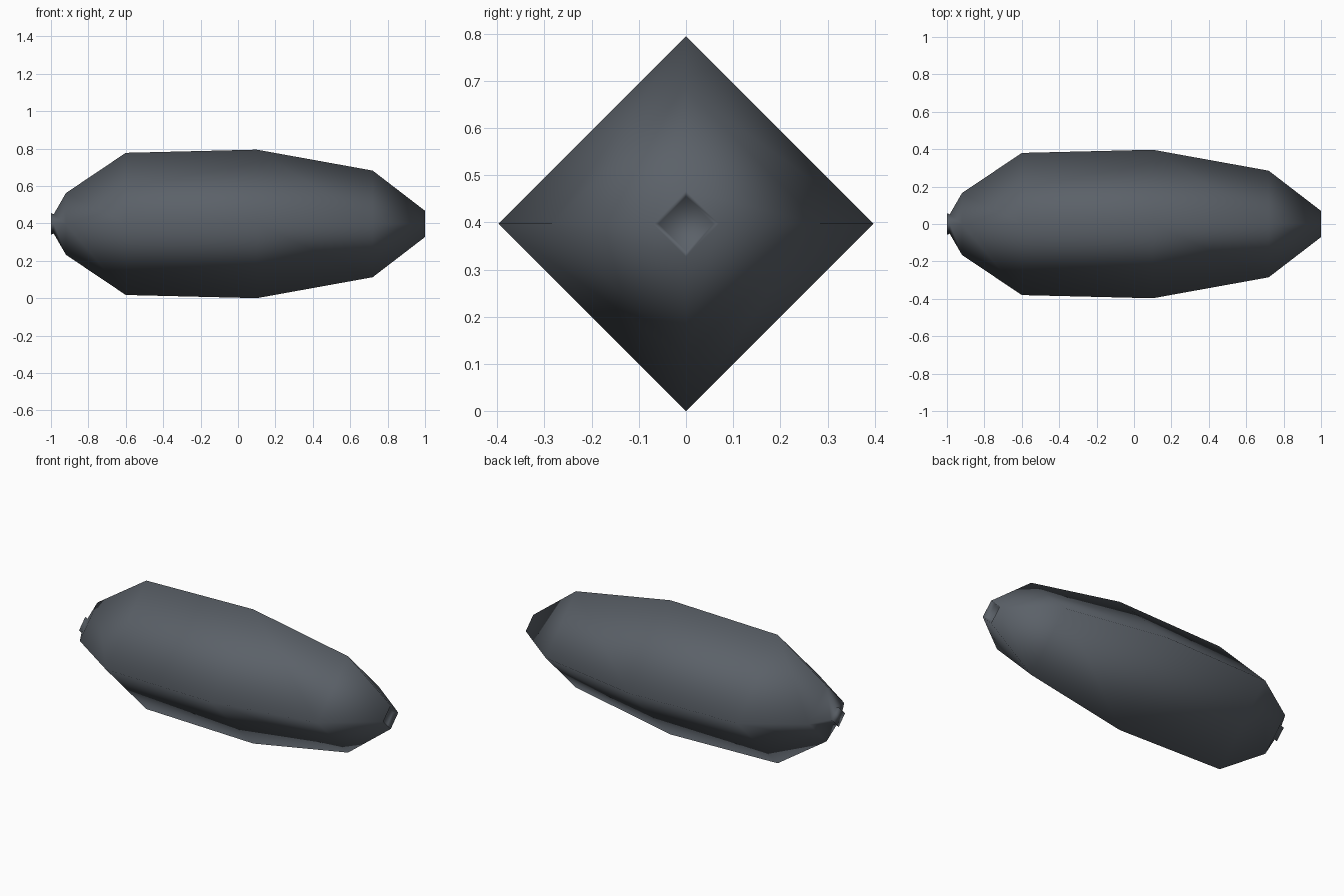
import bpy
import bmesh
import math
from mathutils import Matrix, Vector

cube = bpy.data.objects.get("Cube")
if cube:
    bpy.data.objects.remove(cube, do_unlink=True)

SIDES = 4
AXIS_HEIGHT = 0.397

slate = bpy.data.materials.new("slate_grey")
slate.use_nodes = True
slate.diffuse_color = (0.105, 0.12, 0.14, 1)
slate.node_tree.nodes["Principled BSDF"].inputs["Base Color"].default_value = slate.diffuse_color


def lathe(name, profile):
    """Turn (x, radius) points about the long axis into a closed square body."""
    bm = bmesh.new()
    verts = [bm.verts.new((x, 0, r)) for x, r in profile]
    edges = [bm.edges.new(pair) for pair in zip(verts, verts[1:])]
    bmesh.ops.spin(bm, geom=verts + edges, cent=(0, 0, 0), axis=(1, 0, 0),
                   angle=math.tau, steps=SIDES)
    bmesh.ops.remove_doubles(bm, verts=bm.verts, dist=0.0005)
    # Close the two ends
    bmesh.ops.holes_fill(bm, edges=[e for e in bm.edges if e.is_boundary], sides=SIDES)
    bmesh.ops.recalc_face_normals(bm, faces=bm.faces)
    for face in bm.faces:
        face.smooth = True
    bmesh.ops.transform(bm, matrix=Matrix.Translation(Vector((0, 0, AXIS_HEIGHT))), verts=bm.verts)
    mesh = bpy.data.meshes.new(name)
    bm.to_mesh(mesh)
    bm.free()
    mesh.materials.append(slate)
    obj = bpy.data.objects.new(name, mesh)
    bpy.context.collection.objects.link(obj)
    return obj


# Tapered body: flared end nub, long hull, then a rimmed recess at the far end
lathe("hull", [
    (-1.0, 0.058), (-0.985, 0.052), (-0.92, 0.165), (-0.6, 0.38),
    (0.1, 0.397), (0.72, 0.285), (1.0, 0.07), (0.975, 0.058),
])
